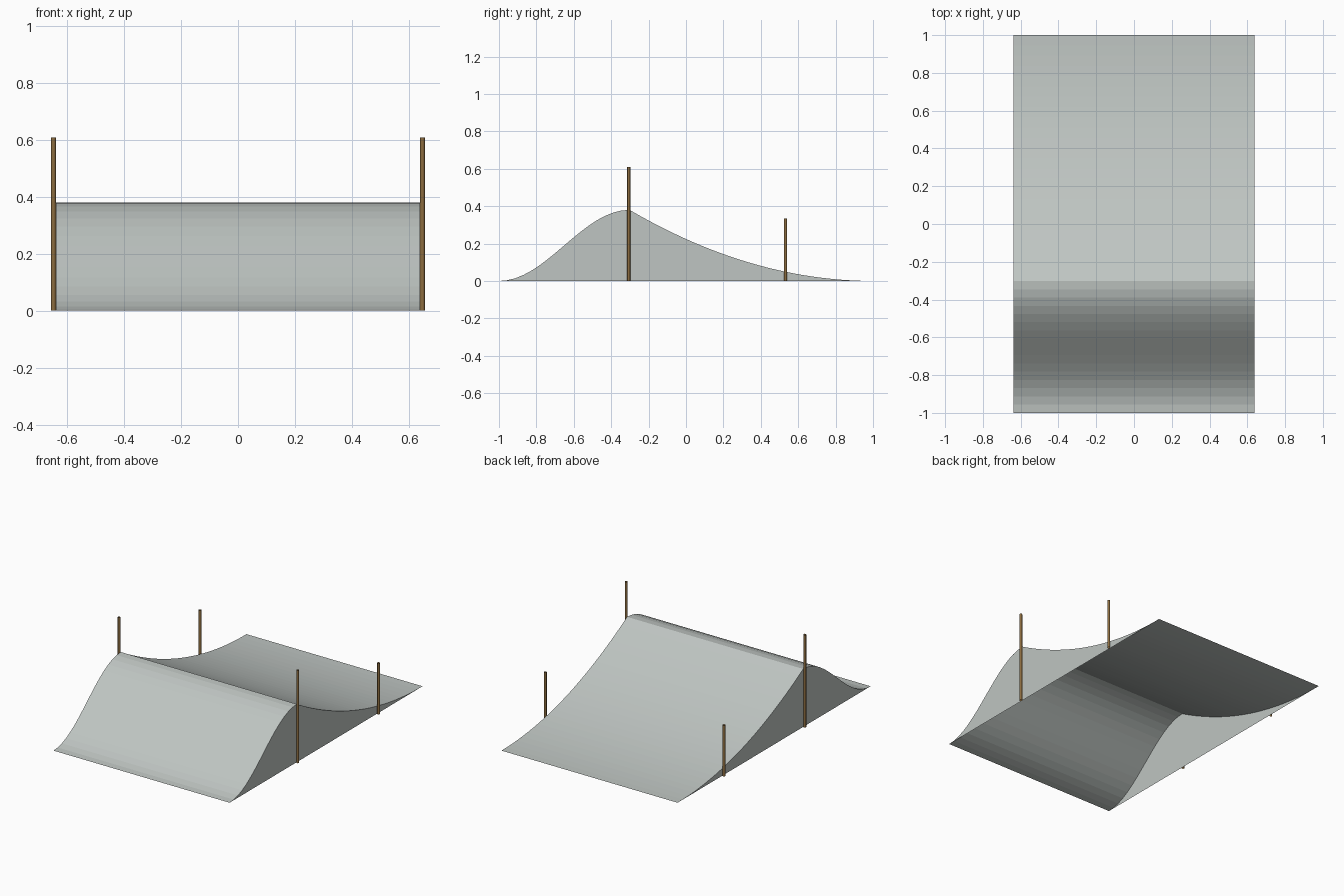
import bpy, bmesh, math

if "Cube" in bpy.data.objects:
    bpy.data.objects.remove(bpy.data.objects["Cube"])

HALF_W, RIDGE_Y, RIDGE_Z = 0.639, -0.302, 0.38


def material(name, rgb):
    m = bpy.data.materials.new(name)
    m.diffuse_color = (*rgb, 1)
    m.use_nodes = True
    m.node_tree.nodes["Principled BSDF"].inputs["Base Color"].default_value = m.diffuse_color
    return m


def make_object(name, bm, mat):
    mesh = bpy.data.meshes.new(name)
    bm.to_mesh(mesh)
    bm.free()
    obj = bpy.data.objects.new(name, mesh)
    bpy.context.collection.objects.link(obj)
    mesh.materials.append(mat)
    return obj


grey = material("pale_grey", (0.52, 0.56, 0.54))
brown = material("wood_brown", (0.26, 0.15, 0.05))

# Ramp profile: S-shaped front rise, then a concave quadratic slope to the back
N_FRONT, N_BACK = 16, 24
profile = []
for i in range(N_FRONT + 1):
    t = i / N_FRONT
    profile.append((-1 + t * (RIDGE_Y + 1), RIDGE_Z * (1 - math.cos(math.pi * t)) / 2))
for i in range(1, N_BACK + 1):
    t = i / N_BACK
    profile.append((RIDGE_Y + t * (1 - RIDGE_Y), RIDGE_Z * (1 - t) ** 2))

# Ramp deck: thin sheet with an open underside
bm = bmesh.new()
rows = [[bm.verts.new((x, y, z)) for x in (-HALF_W, HALF_W)] for y, z in profile]
for a, b in zip(rows, rows[1:]):
    bm.faces.new((a[0], a[1], b[1], b[0]))
make_object("ramp_deck", bm, grey)

# Side walls: vertical strips under the profile
for side, name in ((-1, "left_wall"), (1, "right_wall")):
    bm = bmesh.new()
    x = side * HALF_W
    top = [bm.verts.new((x, y, z)) for y, z in profile]
    low = [top[0]] + [bm.verts.new((x, y, 0)) for y, z in profile[1:-1]] + [top[-1]]
    for i in range(len(top) - 1):
        loop = list(dict.fromkeys((low[i], low[i + 1], top[i + 1], top[i])))
        bm.faces.new(loop if side > 0 else loop[::-1])
    make_object(name, bm, grey)

# Corner posts: slim open tubes, tall at the ridge and short on the back slope
for label, y, h in (("ridge", -0.306, 0.608), ("back", 0.532, 0.335)):
    for side, s in (("left", -1), ("right", 1)):
        bm = bmesh.new()
        bmesh.ops.create_cone(bm, cap_ends=False, segments=12,
                              radius1=0.0085, radius2=0.0085, depth=h)
        bmesh.ops.translate(bm, verts=bm.verts, vec=(s * 0.648, y, h / 2))
        bmesh.ops.recalc_face_normals(bm, faces=bm.faces)
        for f in bm.faces:
            f.smooth = True
        make_object(f"{label}_post_{side}", bm, brown)
